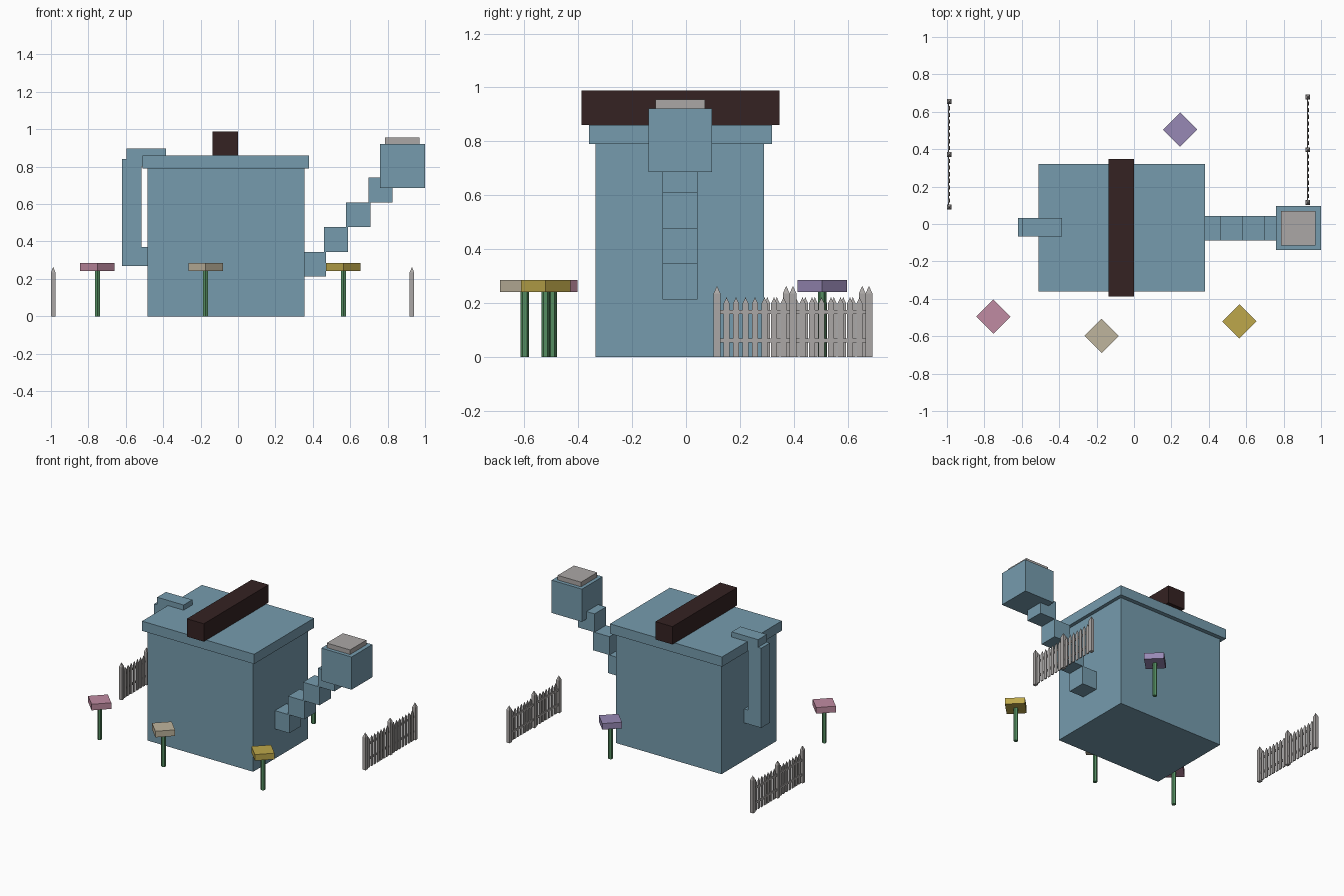
import bpy, bmesh, math
from mathutils import Matrix, Vector

if "Cube" in bpy.data.objects:
    bpy.data.objects.remove(bpy.data.objects["Cube"])


def material(name, rgb):
    m = bpy.data.materials.new(name)
    m.use_nodes = True
    m.diffuse_color = (*rgb, 1)
    m.node_tree.nodes["Principled BSDF"].inputs["Base Color"].default_value = (*rgb, 1)
    return m


blue = material("dusty blue", (0.18, 0.33, 0.42))
grey = material("warm grey", (0.41, 0.39, 0.38))
brown = material("dark brown", (0.035, 0.016, 0.016))
green = material("stem green", (0.09, 0.27, 0.12))
pink = material("petal pink", (0.53, 0.26, 0.36))
beige = material("petal beige", (0.52, 0.46, 0.34))
yellow = material("petal yellow", (0.51, 0.39, 0.07))
purple = material("petal purple", (0.31, 0.25, 0.46))


def finish(bm, name, mat):
    bmesh.ops.recalc_face_normals(bm, faces=bm.faces)
    mesh = bpy.data.meshes.new(name)
    bm.to_mesh(mesh)
    bm.free()
    mesh.materials.append(mat)
    obj = bpy.data.objects.new(name, mesh)
    bpy.context.collection.objects.link(obj)
    return obj


def add_box(bm, x, y, z):
    """Box from (low, high) ranges."""
    lo, hi = (Vector(p) for p in zip(x, y, z))
    mat = Matrix.Translation((lo + hi) / 2) @ Matrix.Diagonal((*(hi - lo), 1))
    return bmesh.ops.create_cube(bm, size=1, matrix=mat)["verts"]


def box(name, mat, x, y, z):
    bm = bmesh.new()
    add_box(bm, x, y, z)
    return finish(bm, name, mat)


def add_stake(bm, x, y, wx, wy, low, shoulder, tip):
    """Upright slat with a pointed top."""
    add_box(bm, (x - wx / 2, x + wx / 2), (y - wy / 2, y + wy / 2), (low, shoulder))
    top = [v for v in bm.verts if abs(v.co.z - shoulder) < 1e-5 and abs(v.co.y - y) < wy]
    face = next(f for f in bm.faces if all(v in top for v in f.verts))
    bmesh.ops.poke(bm, faces=[face])
    bm.verts.ensure_lookup_table()
    bm.verts[-1].co.z = tip


# Watering can body, lid and carrying bar
box("can_body", blue, (-0.485, 0.355), (-0.335, 0.29), (0, 0.79))
box("can_lid", blue, (-0.51, 0.38), (-0.36, 0.32), (0.79, 0.86))
box("top_bar", brown, (-0.135, 0), (-0.388, 0.347), (0.86, 0.988))

# Back handle
box("handle_grip", blue, (-0.62, -0.515), (-0.067, 0.032), (0.27, 0.842))
box("handle_top", blue, (-0.595, -0.385), (-0.067, 0.032), (0.80, 0.897))
box("handle_foot", blue, (-0.52, -0.48), (-0.067, 0.032), (0.27, 0.37))

# Stepped spout and sprinkler head
for i in range(4):
    x, z = 0.34 + 0.119 * i, 0.213 + 0.132 * i
    box(f"spout_step_{i + 1}", blue, (x, x + 0.13), (-0.088, 0.043), (z, z + 0.132))
box("spout_head", blue, (0.76, 1), (-0.14, 0.096), (0.687, 0.922))
box("sprinkler_plate", grey, (0.785, 0.97), (-0.114, 0.07), (0.922, 0.955))

# Flowers
for name, mat, x, y in (("pink", pink, -0.752, -0.495), ("beige", beige, -0.173, -0.598),
                        ("yellow", yellow, 0.563, -0.521), ("purple", purple, 0.247, 0.505)):
    bm = bmesh.new()
    turn = Matrix.Translation((x, y, 0.122)) @ Matrix.Rotation(math.pi / 2, 4, 'Z')
    bmesh.ops.create_cone(bm, cap_ends=True, segments=6, radius1=0.0155, radius2=0.0155,
                          depth=0.244, matrix=turn)
    ys = [v.co.y for v in bm.verts]
    if max(ys) - min(ys) < 0.03:
        bmesh.ops.rotate(bm, verts=bm.verts, cent=(x, y, 0),
                         matrix=Matrix.Rotation(math.pi / 2, 3, 'Z'))
    finish(bm, name + "_flower_stem", green)
    bm = bmesh.new()
    verts = add_box(bm, (x - 0.065, x + 0.065), (y - 0.065, y + 0.065), (0.241, 0.285))
    bmesh.ops.rotate(bm, verts=verts, cent=(x, y, 0), matrix=Matrix.Rotation(math.pi / 4, 3, 'Z'))
    finish(bm, name + "_flower_head", mat)

# Picket fences on both sides
SPAN, PICKETS = 0.282, 7
for side, x, start in (("right", -0.988, 0.09), ("left", 0.93, 0.115)):
    bm = bmesh.new()
    for p in range(3):
        add_stake(bm, x, start + p * SPAN, 0.024, 0.026, 0, 0.235, 0.264)
    finish(bm, side + "_fence_posts", grey)
    bm = bmesh.new()
    for s in range(2):
        for k in range(1, PICKETS + 1):
            y = start + s * SPAN + k * SPAN / (PICKETS + 1)
            add_stake(bm, x + 0.002, y, 0.007, 0.022, 0, 0.198, 0.222)
    finish(bm, side + "_fence_pickets", grey)
    for label, z in (("lower", 0.053), ("upper", 0.159)):
        box(f"{side}_fence_{label}_rail", grey, (x - 0.006, x), (start, start + 2 * SPAN), (z, z + 0.016))
